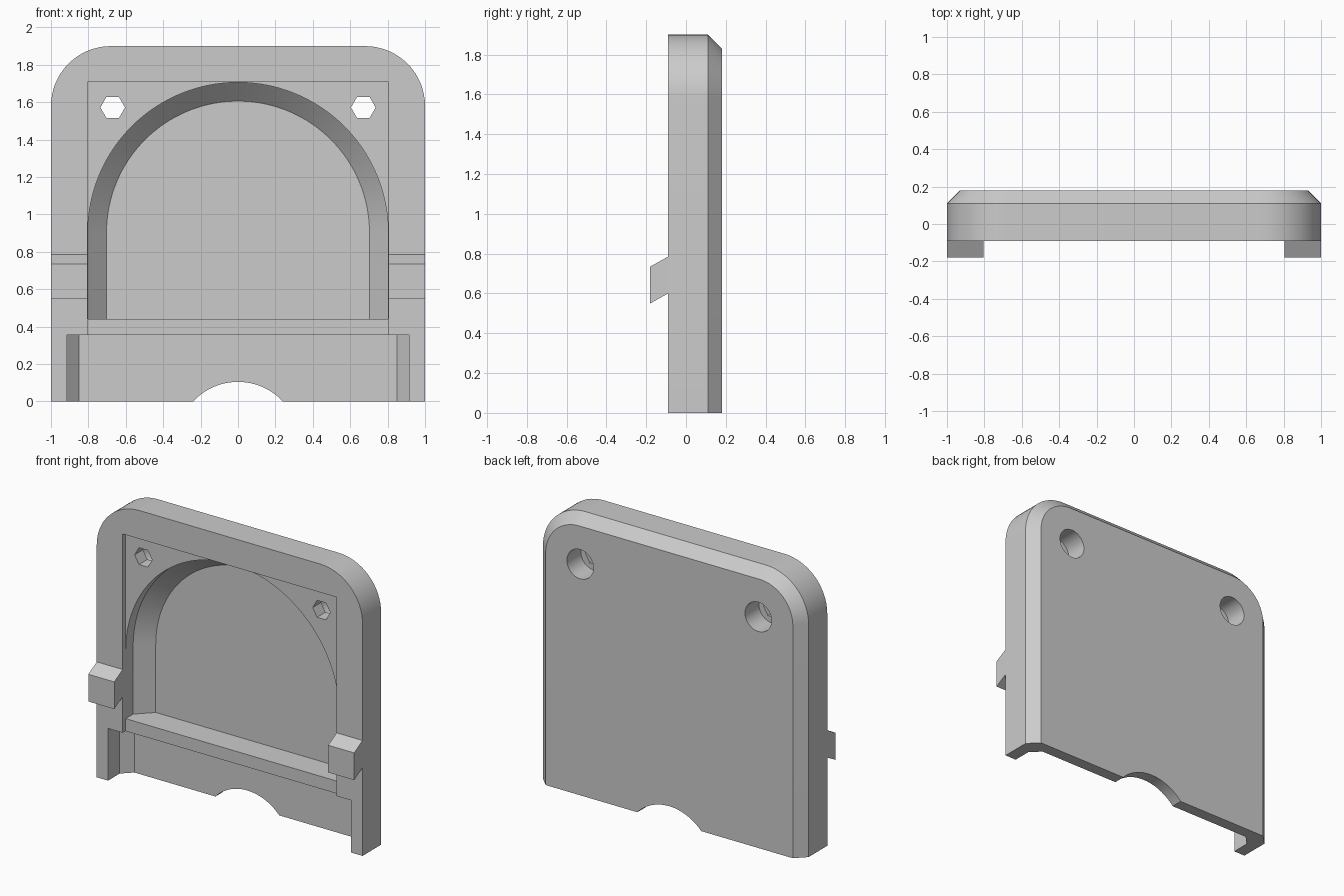
import bpy, bmesh, math

if "Cube" in bpy.data.objects:
    bpy.data.objects.remove(bpy.data.objects["Cube"], do_unlink=True)

grey = bpy.data.materials.new("plain grey")
grey.use_nodes = True
GREY = (0.6, 0.6, 0.6, 1)
grey.diffuse_color = GREY
grey.node_tree.nodes["Principled BSDF"].inputs["Base Color"].default_value = GREY


def loft(name, rings):
    """Closed solid through matching rings of 3D points."""
    bm = bmesh.new()
    loops = [[bm.verts.new(p) for p in ring] for ring in rings]
    n = len(loops[0])
    for a, b in zip(loops, loops[1:]):
        for i in range(n):
            j = (i + 1) % n
            bm.faces.new((a[i], a[j], b[j], b[i]))
    bm.faces.new(loops[0][::-1])
    bm.faces.new(loops[-1])
    bmesh.ops.recalc_face_normals(bm, faces=bm.faces)
    mesh = bpy.data.meshes.new(name)
    bm.to_mesh(mesh)
    bm.free()
    mesh.materials.append(grey)
    obj = bpy.data.objects.new(name, mesh)
    bpy.context.collection.objects.link(obj)
    return obj


def arc(cx, cz, r, start, end, steps):
    angles = [math.radians(start + (end - start) * i / steps) for i in range(steps + 1)]
    return [(cx + r * math.cos(a), cz + r * math.sin(a)) for a in angles]


def rounded_top(half, bottom, top, r, steps=16):
    """Outline with a square bottom and rounded top corners."""
    return ([(-half, bottom), (half, bottom)]
            + arc(half - r, top - r, r, 0, 90, steps)
            + arc(r - half, top - r, r, 90, 180, steps))


def arch(half, bottom, cz):
    return [(-half, bottom), (half, bottom)] + arc(0, cz, half, 0, 180, 64)


def at(outline, y):
    return [(x, y, z) for x, z in outline]


def prism(name, outline, y0, y1):
    return loft(name, [at(outline, y0), at(outline, y1)])


# Main plate with a chamfered back rim
FRONT, BACK = -0.09, 0.18
full = rounded_top(1, 0, 1.9, 0.32)
plate = loft("cover_plate", [at(full, FRONT), at(full, 0.11),
                             at(rounded_top(0.93, 0, 1.83, 0.25), BACK)])

cutters = []

# Wide bay at the bottom, chamfered towards the back wall
bay = [(-0.915, -0.3), (0.915, -0.3), (0.915, 0.035),
       (0.85, 0.1), (-0.85, 0.1), (-0.915, 0.035)]
cutters.append(loft("bay_cutter", [[(x, y, z) for x, y in bay] for z in (-0.2, 0.355)]))

# Shallow square recess
square = [(-0.805, 0.3), (0.805, 0.3), (0.805, 1.707), (-0.805, 1.707)]
cutters.append(prism("recess_cutter", square, -0.3, -0.06))

# Arched pocket, tapering in its deeper half
pocket = arch(0.803, 0.44, 0.903)
cutters.append(loft("pocket_cutter", [at(pocket, -0.2), at(pocket, 0.02),
                                      at(arch(0.703, 0.44, 0.903), 0.12)]))

# Cable notch in the bottom edge
cutters.append(prism("notch_cutter", arc(0, -0.222, 0.327, 0, 360, 96)[:-1], -0.4, 0.4))

# Screw holes: hexagonal in front, round counterbore behind
for side in (-1, 1):
    x, z = side * 0.67, 1.572
    cutters.append(prism("hex_cutter", arc(x, z, 0.066, 0, 360, 6)[:-1], -0.4, 0.1))
    cutters.append(prism("bore_cutter", arc(x, z, 0.1, 0, 360, 32)[:-1], 0.03, 0.4))

bpy.context.view_layer.objects.active = plate
for cutter in cutters:
    cutter.hide_render = True
    mod = plate.modifiers.new("cut", "BOOLEAN")
    mod.operation = "DIFFERENCE"
    mod.solver = "EXACT"
    mod.object = cutter
    bpy.ops.object.modifier_apply(modifier=mod.name)
for cutter in cutters:
    bpy.data.objects.remove(cutter, do_unlink=True)

bpy.ops.object.select_all(action="DESELECT")
plate.select_set(True)
bpy.ops.object.shade_smooth_by_angle(angle=math.radians(25))

# Slanted hooks on the front of both side rails
hook = [(FRONT, 0.60), (FRONT, 0.785), (-0.18, 0.735), (-0.18, 0.55)]
for name, side in (("left_hook", 1), ("right_hook", -1)):
    loft(name, [[(side * x, y, z) for y, z in hook] for x in (0.805, 1)])
